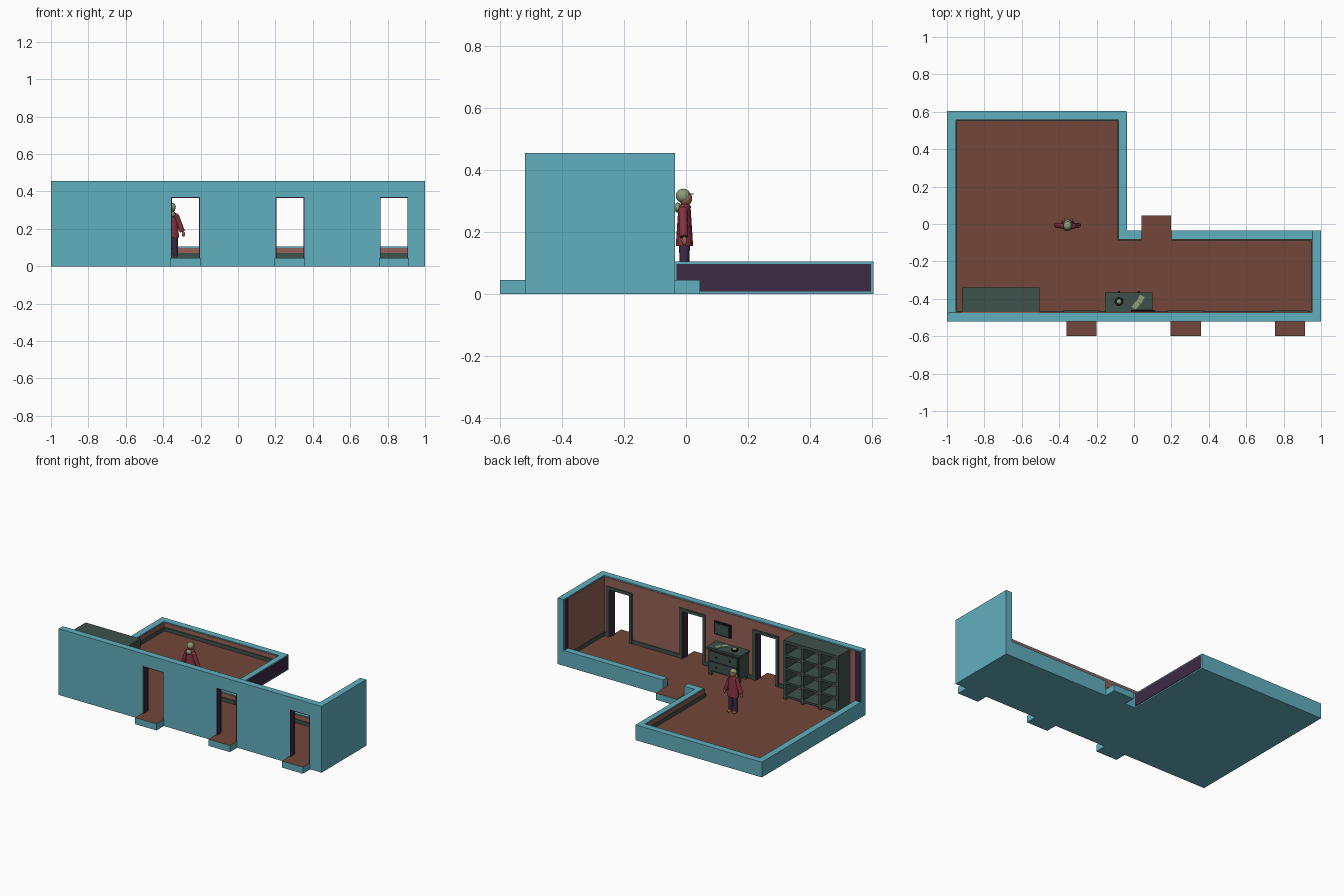
import bpy, bmesh
from math import pi, cos, sin
from mathutils import Vector

cube = bpy.data.objects.get("Cube")
if cube:
    bpy.data.objects.remove(cube, do_unlink=True)


def material(name, r, g, b):
    m = bpy.data.materials.new(name)
    m.use_nodes = True
    col = [(c / 255) ** 2.2 for c in (r, g, b)] + [1]
    m.diffuse_color = col
    m.node_tree.nodes["Principled BSDF"].inputs["Base Color"].default_value = col
    return m


TEAL = material("teal plaster", 97, 174, 189)
FLOOR = material("brown floor", 114, 72, 60)
WALL = material("salmon wall", 146, 97, 85)
PURPLE = material("dark purple", 64, 46, 70)
GREEN = material("dark green wood", 64, 82, 76)
MAUVE = material("mauve back panel", 128, 90, 96)
RED = material("red coat", 132, 54, 66)
SAGE = material("sage", 140, 156, 118)
SKIN = material("brown skin", 150, 100, 82)
BLACK = material("black", 30, 26, 32)


def finish(name, bm, mats, smooth=False):
    bmesh.ops.recalc_face_normals(bm, faces=bm.faces)
    me = bpy.data.meshes.new(name)
    if len(mats) > 1:  # second colour goes on upward faces
        for f in bm.faces:
            f.material_index = int(f.normal.z > 0.9)
    bm.to_mesh(me)
    bm.free()
    for m in mats:
        me.materials.append(m)
    if smooth:
        me.shade_smooth()
    ob = bpy.data.objects.new(name, me)
    bpy.context.collection.objects.link(ob)
    return ob


def prism(name, pts, lo, hi, *mats, plane="xy"):
    """Extrude a flat outline along z, or along y when plane is xz."""
    bm = bmesh.new()
    at = (lambda a, b, d: (a, b, d)) if plane == "xy" else (lambda a, b, d: (a, d, b))
    low = bm.faces.new([bm.verts.new(at(a, b, lo)) for a, b in pts])
    ext = bmesh.ops.extrude_face_region(bm, geom=[low])
    top = [v for v in ext["geom"] if isinstance(v, bmesh.types.BMVert)]
    bmesh.ops.translate(bm, verts=top, vec=at(0, 0, hi - lo))
    if low.is_valid is False or not any(len(e.link_faces) == 1 for e in bm.edges):
        pass
    else:
        bm.faces.new([v for v in bm.verts if v not in top])
    return finish(name, bm, mats)


def box(name, x, y, z, *mats):
    (a, b), (c, d) = x, y
    return prism(name, [(a, c), (b, c), (b, d), (a, d)], z[0], z[1], *mats)


def strip(name, path, t, z, mat):
    """Thin lining on the right-hand side of an axis-aligned path."""
    path = [Vector(p) for p in path]
    dirs = [(b - a).normalized() for a, b in zip(path, path[1:])]
    side = [Vector((d.y, -d.x)) * t for d in dirs]
    off = [path[0] + side[0]]
    off += [p + s + r for p, s, r in zip(path[1:-1], side, side[1:])]
    off += [path[-1] + side[-1]]
    return prism(name, [p[:] for p in path + off[::-1]], z[0], z[1], mat)


def limb(name, p, q, r1, r2, mat, flat=1.0):
    """Tapered round part from p to q, optionally flattened in y."""
    p, q = Vector(p), Vector(q)
    bm = bmesh.new()
    bmesh.ops.create_cone(bm, cap_ends=True, segments=12, radius1=r1, radius2=r2, depth=(q - p).length)
    ob = finish(name, bm, [mat])
    ob.rotation_mode = "QUATERNION"
    ob.rotation_quaternion = Vector((0, 0, 1)).rotation_difference(q - p)
    ob.location = (p + q) / 2
    ob.scale.y = flat
    for f in ob.data.polygons:
        f.use_smooth = len(f.vertices) == 4
    return ob


def ball(name, loc, size, mat):
    bm = bmesh.new()
    bmesh.ops.create_uvsphere(bm, u_segments=14, v_segments=8, radius=1)
    ob = finish(name, bm, [mat], True)
    ob.location, ob.scale = loc, size


F, LOW, TOP = 0.045, 0.105, 0.455       # floor, cut wall and full wall heights
IN = -0.475                             # inner face of the front wall
DOORS = [(-0.357, -0.203), (0.2, 0.355), (0.758, 0.91)]
DOOR_TOP = 0.37

# Floor slab and outside steps
prism("floor_slab", [(-1, -.52), (1, -.52), (1, -.035), (-.04, -.035), (-.04, .605), (-1, .605)],
      0, F, TEAL, FLOOR)
for i, (a, b) in enumerate(DOORS):
    box(f"front_step_{i}", (a - .005, b + .003), (-.6, -.52), (0, F), TEAL, FLOOR)
box("back_step", (.04, .198), (-.035, .045), (0, F), TEAL, FLOOR)


# Full-height walls with door openings
def pierced(x0, x1):
    pts = [(x0, TOP), (x0, F)]
    for a, b in DOORS:
        pts += [(a, F), (a, DOOR_TOP), (b, DOOR_TOP), (b, F)]
    return pts + [(x1, F), (x1, TOP)]


prism("front_wall", pierced(-1, .955), -.52, IN, TEAL, plane="xz")
skin = [(x, min(z, TOP - .008)) for x, z in pierced(-.955, .955)]
prism("front_wall_lining", skin, IN, IN + .004, WALL, plane="xz")
box("right_wall", (.955, 1), (-.52, -.035), (F, TOP), TEAL)
strip("right_wall_lining", [(.955, -.08), (.955, IN)], .004, (F, TOP - .008), WALL)

# Cut-down walls
prism("low_wall_left", [(-1, IN), (-.955, IN), (-.955, .56), (-.08, .56), (-.08, -.08), (.04, -.08),
                        (.04, -.035), (-.04, -.035), (-.04, .605), (-1, .605)], F, LOW, TEAL)
box("low_wall_back", (.2, .955), (-.08, -.035), (F, LOW), TEAL)
room = [(-.955, IN), (-.955, .56), (-.08, .56), (-.08, -.08), (.04, -.08)]
hall = [(.2, -.08), (.955, -.08), (.955, IN)]
strip("low_lining_left", room, .004, (F, LOW - .006), WALL)
strip("low_lining_back", hall[:2], .004, (F, LOW - .006), WALL)

# Baseboards
strip("baseboard_left", room, .009, (F, .07), GREEN)
strip("baseboard_back", hall, .009, (F, .07), GREEN)
stops = [-.955] + [v for d in DOORS for v in d] + [.955]
for i in range(0, len(stops), 2):
    strip(f"baseboard_front_{i // 2}", [(stops[i + 1], IN), (stops[i], IN)], .009, (F, .07), GREEN)

# Door frames and dark jamb linings
for i, (a, b) in enumerate(DOORS):
    for part, w, y0, y1, mat in (("frame", .02, IN, IN + .012, GREEN), ("jamb", -.005, -.519, IN, PURPLE)):
        arch = [(a - w, F), (a - w, DOOR_TOP + w), (b + w, DOOR_TOP + w), (b + w, F),
                (b, F), (b, DOOR_TOP), (a, DOOR_TOP), (a, F)]
        prism(f"door_{part}_{i}", arch, y0, y1, mat, plane="xz")

# Dark faces where walls are cut
box("cut_face_side", (-.04, -.037), (-.03, .597), (.009, LOW - .008), PURPLE)
box("cut_face_front", (-.993, -.955), (IN, IN + .003), (LOW, TOP - .008), PURPLE)
box("cut_face_right", (.952, .955), (-.08, -.042), (LOW, TOP - .008), PURPLE)

# Shelf unit, three columns by four rows
sx, sy, sz = (-.92, -.505), (IN + .005, -.34), (F, .447)
box("shelf_back", sx, (sy[0], sy[0] + .008), sz, MAUVE)
for i in range(4):
    x = sx[0] + i * (sx[1] - sx[0] - .016) / 3
    box(f"shelf_upright_{i}", (x, x + .016), (sy[0] + .008, sy[1]), sz, GREEN)
for i in range(5):
    z = F + .015 + i * .0925
    box(f"shelf_board_{i}", sx, (sy[0] + .008, sy[1] - .002), (z, z + .014), GREEN)
box("shelf_top", sx, sy, (.437, .45), GREEN)

# Dresser with drawers
box("dresser_body", (-.147, .092), (IN + .008, -.372), (.07, .222), GREEN)
box("dresser_top", (-.155, .1), (IN + .005, -.365), (.222, .235), GREEN)
for x in (-.145, .07):
    for y in (-.46, -.392):
        box("dresser_leg", (x, x + .02), (y, y + .018), (F, .07), GREEN)
for row in range(2):
    z = .08 + row * .07
    box("drawer_gap", (-.138, .083), (-.372, -.37), (z - .004, z + .066), PURPLE)
    box("drawer_front", (-.133, .078), (-.37, -.365), (z, z + .061), GREEN)
    for x in (-.08, .025):
        ball("drawer_knob", (x, -.362, z + .03), (.006, .005, .006), BLACK)


# Papers and small things on the dresser
def paper(x, y, turn):
    ob = box("paper", (-.014, .014), (-.02, .02), (0, .003), SAGE)
    ob.location, ob.rotation_euler.z = (x, y, .235), turn


paper(.01, -.435, -.7)
paper(.035, -.402, -.5)
limb("dish", (-.08, -.415, .235), (-.08, -.415, .245), .02, .024, BLACK)
ball("dish_contents", (-.08, -.415, .247), (.014, .014, .01), SAGE)

# Framed picture on the front wall
box("picture_frame", (-.015, .11), (IN + .004, IN + .014), (.282, .372), BLACK)
box("picture_panel", (-.004, .099), (IN + .014, IN + .017), (.292, .362), GREEN)

# Standing person facing the back
px, py = -.355, -.005
for s in (-1, 1):
    ball("shoe", (px + s * .02, py + .01, F + .008), (.012, .023, .009), SKIN)
    limb("trouser_leg", (px + s * .02, py, F + .008), (px + s * .014, py, .18), .013, .019, PURPLE)
    limb("sleeve", (px + s * .058, py - .002, .185), (px + s * .026, py - .005, .268), .014, .014, RED)
    ball("shoulder", (px + s * .026, py - .005, .268), (.014, .016, .014), RED)
    ball("hand", (px + s * .063, py, .172), (.009, .009, .014), SKIN)
limb("coat", (px, py, .155), (px, py, .282), .04, .028, RED, .7)
ball("coat_collar", (px, py, .28), (.027, .021, .012), RED)
limb("neck", (px, py, .28), (px, py, .3), .01, .01, SKIN)
ball("face", (px, py + .004, .308), (.019, .021, .024), SKIN)
ball("hair", (px, py - .004, .317), (.023, .024, .023), SAGE)
limb("hat_brim", (px, py + .008, .321), (px, py + .008, .325), .022, .02, SAGE)
ball("hood", (px, py - .022, .279), (.02, .012, .016), SAGE)
